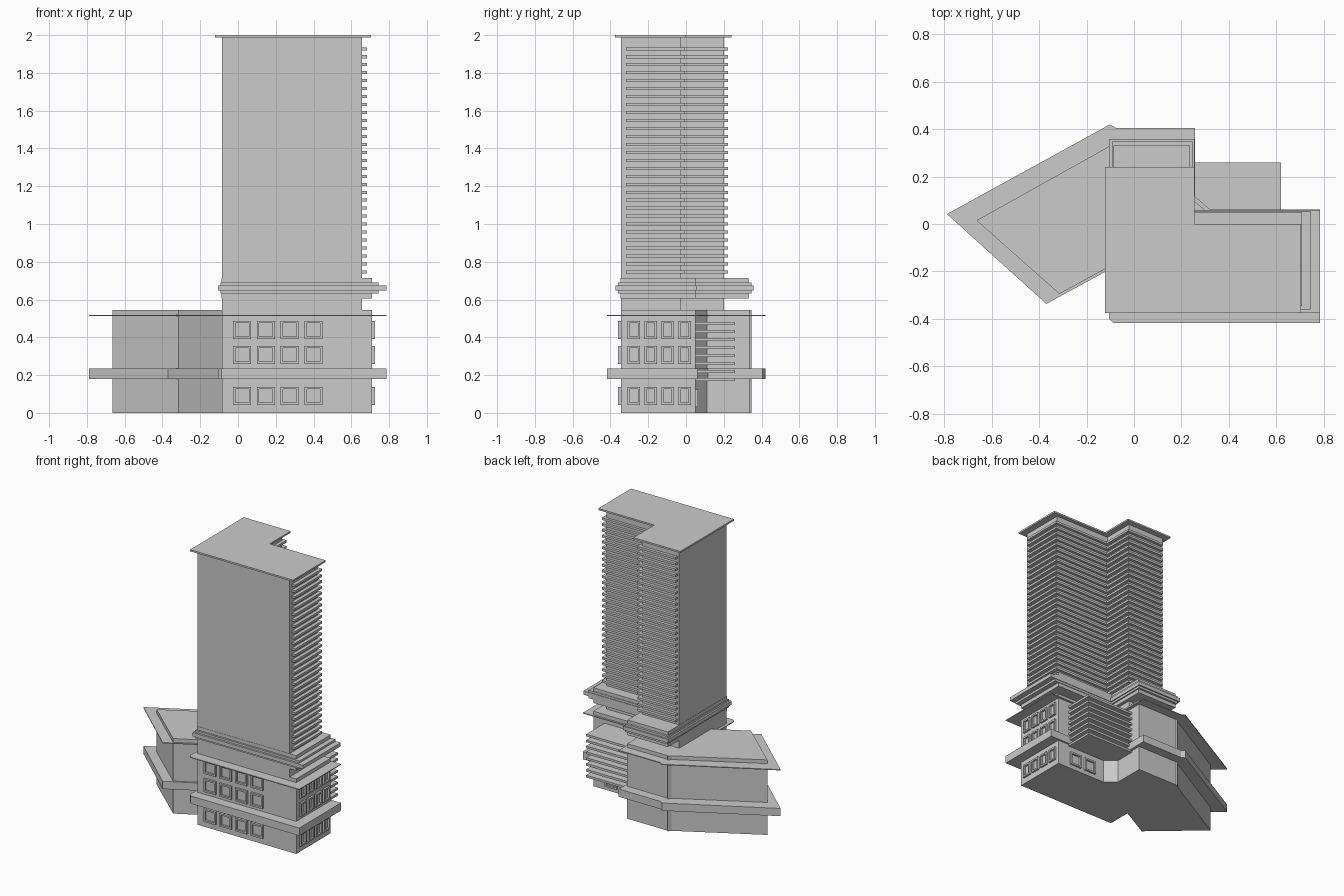
import bpy, bmesh

if "Cube" in bpy.data.objects:
    bpy.data.objects.remove(bpy.data.objects["Cube"])


def prism(name, outline, spans):
    """Extrude one plan outline over each (z0, z1) span into a single object."""
    bm = bmesh.new()
    for z0, z1 in spans:
        low = [bm.verts.new((x, y, z0)) for x, y in outline]
        top = [bm.verts.new((x, y, z1)) for x, y in outline]
        bm.faces.new(low[::-1])
        bm.faces.new(top)
        n = len(outline)
        for i in range(n):
            j = (i + 1) % n
            bm.faces.new((low[i], low[j], top[j], top[i]))
    bmesh.ops.recalc_face_normals(bm, faces=bm.faces)
    me = bpy.data.meshes.new(name)
    bm.to_mesh(me)
    bm.free()
    ob = bpy.data.objects.new(name, me)
    bpy.context.collection.objects.link(ob)
    return ob


def ell(x0, y0, x1, y1, nx, ny):
    """L-shaped plan with its notch at the back right."""
    return [(x0, y0), (x1, y0), (x1, ny), (nx, ny), (nx, y1), (x0, y1)]


def frames(name, to_world, rects, t=0.012, d=0.014):
    """Raised window frames; to_world maps (along, height, out) to a point."""
    bm = bmesh.new()
    for a0, a1, z0, z1 in rects:
        rings = []
        for inset, out in ((0, -0.002), (0, d), (t, d), (t, -0.002)):
            rings.append([bm.verts.new(to_world(a, z, out)) for a, z in (
                (a0 + inset, z0 + inset), (a1 - inset, z0 + inset),
                (a1 - inset, z1 - inset), (a0 + inset, z1 - inset))])
        for r in range(4):
            p, q = rings[r], rings[(r + 1) % 4]
            for i in range(4):
                j = (i + 1) % 4
                bm.faces.new((p[i], p[j], q[j], q[i]))
    bmesh.ops.recalc_face_normals(bm, faces=bm.faces)
    me = bpy.data.meshes.new(name)
    bm.to_mesh(me)
    bm.free()
    bpy.context.collection.objects.link(bpy.data.objects.new(name, me))


# podium with the angled left wing and the chamfered inner corner
podium = [(-0.085, -0.345), (0.71, -0.345), (0.71, 0.05), (0.31, 0.05),
          (0.237, 0.112), (0.237, 0.337), (-0.09, 0.337), (-0.095, 0.348),
          (-0.11, 0.325), (-0.665, 0.015), (-0.315, -0.295), (-0.085, -0.17)]
prism("podium", podium, [(0, 0.545)])

# podium ledges: thick belt and thin canopy
ledge = [(-0.088, -0.418), (0.785, -0.418), (0.785, 0.062), (0.32, 0.062),
         (0.257, 0.117), (0.257, 0.405), (-0.075, 0.405), (-0.102, 0.42),
         (-0.79, 0.042), (-0.37, -0.337), (-0.105, -0.193), (-0.105, -0.4)]
prism("podium_belt", ledge, [(0.18, 0.236)])
prism("podium_canopy", ledge, [(0.512, 0.518)])

# stacked balcony slabs in the podium notch
prism("podium_balconies", [(0.23, 0.045), (0.62, 0.045), (0.62, 0.26), (0.23, 0.26)],
      [(0.168 + 0.0425 * i, 0.184 + 0.0425 * i) for i in range(8)])

# stepped collar under the tower
prism("collar_core", ell(-0.087, -0.347, 0.71, 0.332, 0.237, 0.05), [(0.605, 0.715)])
prism("collar_step", ell(-0.093, -0.36, 0.745, 0.348, 0.247, 0.054), [(0.632, 0.69)])
prism("collar_rim", ell(-0.105, -0.374, 0.785, 0.358, 0.255, 0.058), [(0.648, 0.675)])

# tower shaft, floor slabs and flat roof
prism("tower", ell(-0.085, -0.345, 0.657, 0.2, 0.212, -0.027), [(0.54, 1.99)])
prism("tower_floor_slabs", ell(-0.07, -0.318, 0.682, 0.222, 0.236, -0.008),
      [(0.738 + 0.0422 * i, 0.754 + 0.0422 * i) for i in range(29)])
prism("tower_roof", ell(-0.122, -0.376, 0.705, 0.24, 0.255, 0.0), [(1.988, 2.0)])

# window frames on the front, right side and the back ground floor
floors = [(0.043, 0.138), (0.26, 0.355), (0.392, 0.487)]
front = [(-0.026 + 0.126 * i, 0.069 + 0.126 * i, a, b) for i in range(4) for a, b in floors]
side = [(-0.31 + 0.0895 * i, -0.243 + 0.0895 * i, a, b) for i in range(4) for a, b in floors]
frames("front_windows", lambda a, z, o: (a, -0.345 - o, z), front)
frames("side_windows", lambda a, z, o: (0.71 + o, a, z), side)
frames("back_windows", lambda a, z, o: (a, 0.05 + o, z),
       [(0.39, 0.485, 0.03, 0.125), (0.515, 0.61, 0.03, 0.125)])
